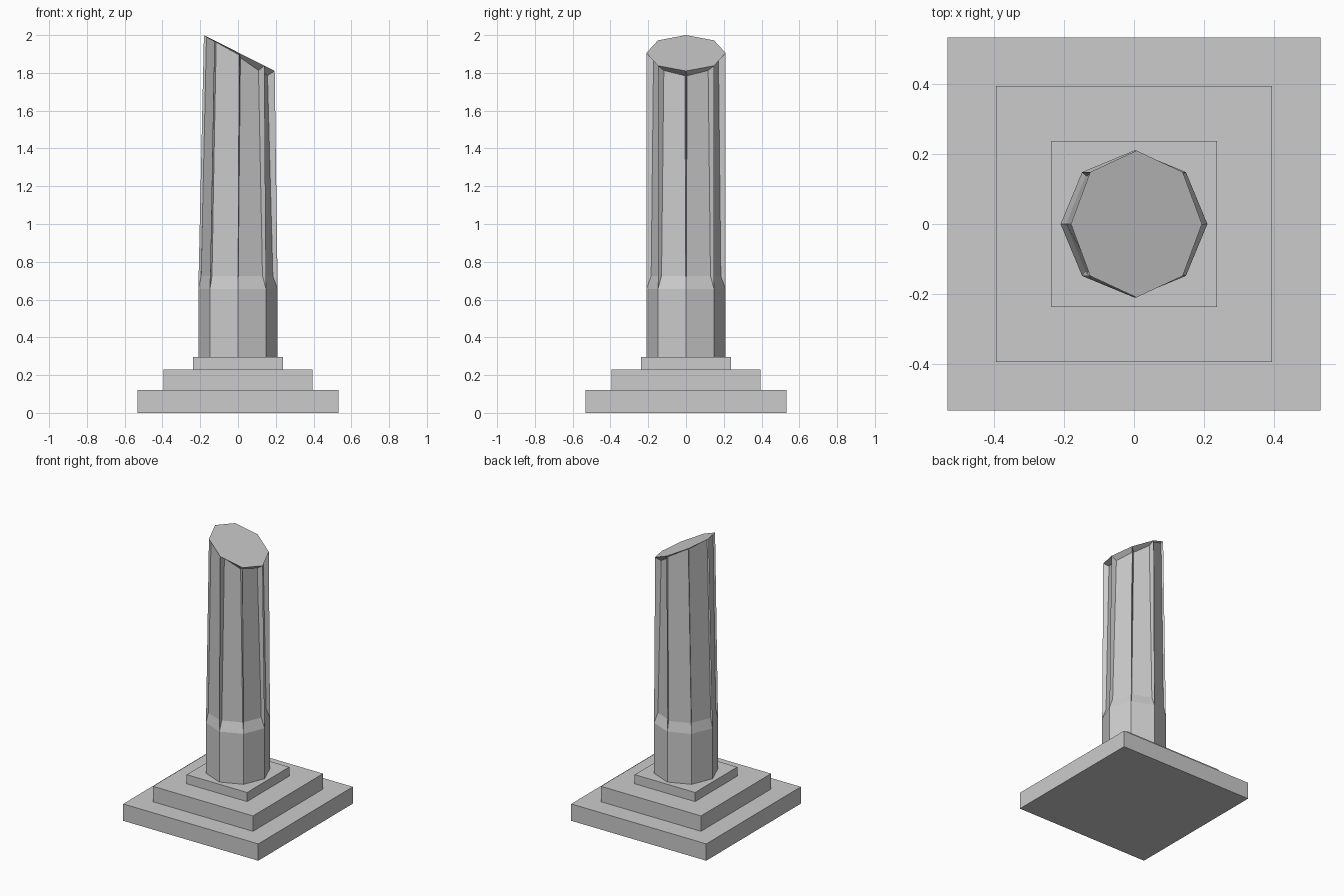
import bpy, bmesh, math
from mathutils import Vector, Matrix

if "Cube" in bpy.data.objects:
    bpy.data.objects.remove(bpy.data.objects["Cube"])

SIDES, R = 8, 0.21
Z_FOOT, Z_DRUM = 0.29, 0.655


def slab(name, half, z0, z1):
    bpy.ops.mesh.primitive_cube_add(size=1, location=(0, 0, (z0 + z1) / 2))
    ob = bpy.context.object
    ob.name = name
    ob.scale = (2 * half, 2 * half, z1 - z0)


# Stepped square base
slab("lower_step", 0.533, 0.0, 0.12)
slab("middle_step", 0.395, 0.12, 0.23)
slab("column_plinth", 0.238, 0.23, 0.295)

# Octagonal column: plain drum, then shaft up to a slanted break
tilt = Matrix.Rotation(math.atan2(0.19, 0.375), 3, 'Y')
circle = [Vector((R * math.cos(i * math.tau / SIDES), R * math.sin(i * math.tau / SIDES), 0))
          for i in range(SIDES)]
bm = bmesh.new()
foot = [bm.verts.new(p + Vector((0, 0, Z_FOOT))) for p in circle]
drum = [bm.verts.new(p + Vector((0, 0, Z_DRUM))) for p in circle]
rim = [bm.verts.new(tilt @ p + Vector((0.007, 0, 1.905))) for p in circle]
bm.faces.new(foot[::-1])
bm.faces.new(rim)

for i in range(SIDES):
    j = (i + 1) % SIDES
    bm.faces.new((foot[i], foot[j], drum[j], drum[i]))
    # Sunken panel between ridges, deeper towards the low side of the break
    along = (circle[j] - circle[i]).normalized()
    out = (circle[i] + circle[j]).normalized()
    low = out.x > 0
    top_depth, top_inset, drop = (0.033, 0.02, 0.025) if low else (0.012, 0.006, 0.01)
    base_depth, base_inset = (0.023, 0.011) if low else (0.014, 0.005)
    up = Vector((0, 0, 1))
    outer = [drum[i], drum[j], rim[j], rim[i]]
    shifts = [along * base_inset - out * base_depth + up * 0.07,
              -along * base_inset - out * base_depth + up * 0.07,
              -along * top_inset - out * top_depth - up * drop,
              along * top_inset - out * top_depth - up * drop]
    inner = [bm.verts.new(v.co + s) for v, s in zip(outer, shifts)]
    bm.faces.new(inner)
    for k in range(4):
        m = (k + 1) % 4
        bm.faces.new((outer[k], outer[m], inner[m], inner[k]))

bmesh.ops.recalc_face_normals(bm, faces=bm.faces)
mesh = bpy.data.meshes.new("broken_column")
bm.to_mesh(mesh)
bm.free()
bpy.context.collection.objects.link(bpy.data.objects.new("broken_column", mesh))
